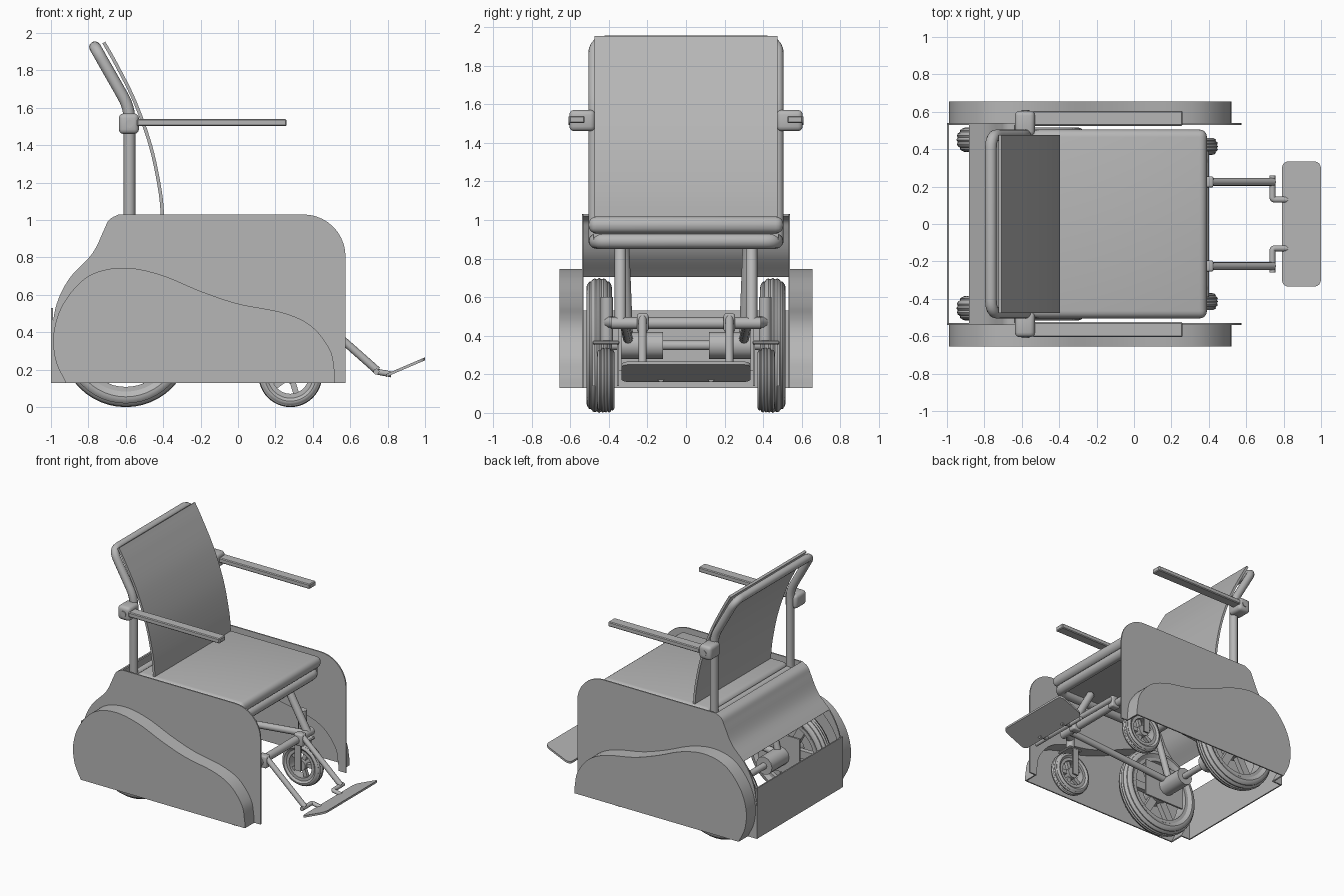
import bpy, bmesh
from math import pi, sin, cos, radians
from mathutils import Vector as V

cube = bpy.data.objects.get("Cube")
if cube:
    bpy.data.objects.remove(cube, do_unlink=True)

grey = bpy.data.materials.new("plain grey")
grey.use_nodes = True
grey.diffuse_color = (0.47, 0.47, 0.47, 1)
grey.node_tree.nodes["Principled BSDF"].inputs["Base Color"].default_value = grey.diffuse_color
SIDES = (("near", -1), ("far", 1))


def finish(name, bm):
    bmesh.ops.recalc_face_normals(bm, faces=bm.faces)
    me = bpy.data.meshes.new(name)
    bm.to_mesh(me)
    bm.free()
    me.materials.append(grey)
    me.polygons.foreach_set("use_smooth", [True] * len(me.polygons))
    me.set_sharp_from_angle(angle=radians(35))
    ob = bpy.data.objects.new(name, me)
    bpy.context.collection.objects.link(ob)
    return ob


def prism(name, pts, vec):
    bm = bmesh.new()
    face = bm.faces.new([bm.verts.new(p) for p in pts])
    new = bmesh.ops.extrude_face_region(bm, geom=[face])["geom"]
    bmesh.ops.translate(bm, vec=vec, verts=[g for g in new if isinstance(g, bmesh.types.BMVert)])
    return finish(name, bm)


def side_prism(name, outline, y0, y1):
    return prism(name, [(x, y0, z) for x, z in outline], (0, y1 - y0, 0))


def box(name, x, y, z, bevel=0.0, segments=3):
    bm = bmesh.new()
    bmesh.ops.create_cube(bm, size=1)
    for v in bm.verts:
        v.co = [(a + b) / 2 + c * abs(b - a) for (a, b), c in zip((x, y, z), v.co)]
    if bevel:
        bmesh.ops.bevel(bm, geom=bm.edges[:], offset=bevel, segments=segments,
                        affect='EDGES', profile=0.5)
    return finish(name, bm)


def tube(name, pts, r, cyclic=False):
    cu = bpy.data.curves.new(name, 'CURVE')
    cu.dimensions = '3D'
    cu.bevel_depth, cu.bevel_resolution, cu.use_fill_caps = r, 4, True
    sp = cu.splines.new('POLY')
    sp.points.add(len(pts) - 1)
    for p, co in zip(sp.points, pts):
        p.co = (*co, 1)
    sp.use_cyclic_u = cyclic
    tmp = bpy.data.objects.new(name + "_path", cu)
    me = tmp.to_mesh()
    bm = bmesh.new()
    bm.from_mesh(me)
    tmp.to_mesh_clear()
    bpy.data.objects.remove(tmp)
    bpy.data.curves.remove(cu)
    return finish(name, bm)


def lathe(name, profile, centre, steps=48):
    # closed (radius, y) section turned about the y axis
    bm = bmesh.new()
    rings = [[bm.verts.new((centre[0] + r * cos(2 * pi * k / steps), centre[1] + y,
                            centre[2] + r * sin(2 * pi * k / steps))) for r, y in profile]
             for k in range(steps)]
    n = len(profile)
    for k in range(steps):
        a, b = rings[k], rings[(k + 1) % steps]
        for i in range(n):
            bm.faces.new((a[i], a[(i + 1) % n], b[(i + 1) % n], b[i]))
    return finish(name, bm)


def fillet(pts, r, closed=True, n=6):
    pts, out = [V(p) for p in pts], []
    for i, p in enumerate(pts):
        if not closed and i in (0, len(pts) - 1):
            out.append(p)
            continue
        a, b = pts[i - 1], pts[(i + 1) % len(pts)]
        a, b = p + (a - p).normalized() * r, p + (b - p).normalized() * r
        for k in range(n + 1):
            t = k / n
            out.append(a * (1 - t) ** 2 + p * 2 * t * (1 - t) + b * t * t)
    return out


def smooth(pts, n=6):
    # spline through the points
    p = [V(q) for q in pts]
    p = [2 * p[0] - p[1]] + p + [2 * p[-1] - p[-2]]
    out = []
    for a, b, c, d in zip(p, p[1:], p[2:], p[3:]):
        for k in range(n):
            t = k / n
            out.append(0.5 * (2 * b + (c - a) * t + (2 * a - 5 * b + 4 * c - d) * t * t
                              + (3 * b - a - 3 * c + d) * t ** 3))
    return out + [p[-2]]


def strip(path, t):
    # thin band outline along an open path
    off = []
    for i, p in enumerate(path):
        d = (path[min(i + 1, len(path) - 1)] - path[max(i - 1, 0)]).normalized()
        off.append(p + V((d.y, -d.x)) * t)
    return list(path) + off[::-1]


# Body side profiles in x, z
rear_edge = smooth([(-1, 0.38), (-0.97, 0.55), (-0.9, 0.69), (-0.78, 0.82), (-0.72, 0.94),
                    (-0.69, 1.0), (-0.64, 1.03)])
nose = [(0.575 - 0.225 * (1 - sin(a)), 1.03 - 0.225 * (1 - cos(a)))
        for a in [pi / 2 * k / 10 for k in range(11)]]
arch = smooth([(-0.92, 0.13), (-0.975, 0.25), (-0.985, 0.4), (-0.93, 0.56), (-0.8, 0.7),
               (-0.62, 0.745), (-0.42, 0.71), (-0.2, 0.62), (0, 0.553), (0.24, 0.505),
               (0.39, 0.435), (0.49, 0.31), (0.515, 0.2), (0.52, 0.13)])
panel = [V((-1, 0.13))] + rear_edge + [V(p) for p in nose] + [V((0.575, 0.13))] + arch[::-1]

for side, s in SIDES:
    side_prism(side + "_side_panel", panel, s * 0.53, s * 0.54)
    side_prism(side + "_fender_face", arch, s * 0.645, s * 0.655)
    side_prism(side + "_fender_rim", strip(arch, 0.01), s * 0.53, s * 0.65)

# Rear body
cover = [p for p in rear_edge if p.y > 0.7]
side_prism("rear_cover", strip(cover, 0.01), -0.53, 0.53)
box("rear_plate", (-1, -0.99), (-0.535, 0.535), (0.13, 0.53))

# Seat
box("seat_cushion", (-0.55, 0.39), (-0.505, 0.505), (0.93, 1.018), 0.04, 4)
box("seat_base", (-0.52, 0.36), (-0.48, 0.48), (0.89, 0.93))
tube("seat_frame", fillet([(-0.58, -0.465, 0.89), (0.35, -0.465, 0.89),
                           (0.35, 0.465, 0.89), (-0.58, 0.465, 0.89)], 0.06), 0.04, True)
tube("rear_cross_bar", [(-0.58, -0.47, 0.98), (-0.58, 0.47, 0.98)], 0.03)

# Backrest
half = [(-0.58, 0.475, 0.88), (-0.58, 0.475, 1.6), (-0.765, 0.475, 1.925)]
frame = half + [(x, -y, z) for x, y, z in half[::-1]]
tube("backrest_frame", fillet(frame, 0.07, False), 0.031)
sheet = smooth([(-0.41, 0.98), (-0.425, 1.15), (-0.475, 1.39), (-0.56, 1.63), (-0.66, 1.83),
                (-0.725, 1.945)])
side_prism("backrest_sheet", strip(sheet, 0.018), -0.475, 0.475)

# Armrests
for side, s in SIDES:
    box(side + "_arm_bracket", (-0.637, -0.53), (s * 0.47, s * 0.605), (1.46, 1.57), 0.025)
    box(side + "_armrest", (-0.54, 0.26), (s * 0.525, s * 0.605), (1.502, 1.54), 0.006, 1)
    tube(side + "_arm_pivot", [(-0.58, s * 0.5, 1.515), (-0.58, s * 0.61, 1.515)], 0.022)


def wheel(name, x, y, R, w, depth, spokes):
    c = (x, y, R)
    tread = []
    for i in range(19):
        t = pi * (i / 18 - 0.5)
        groove = 0.007 if i in (5, 8, 10, 13) else 0
        tread.append((R - depth * (1 - cos(t)) - groove, w * sin(t)))
    inner = R - depth * 1.6
    lathe(name + "_tyre", tread + [(inner, w * 0.7), (inner, -w * 0.7)], c)
    lathe(name + "_rim", [(inner + 0.005, -w * 0.75), (inner + 0.005, w * 0.75),
                          (inner - 0.02, w * 0.75), (inner - 0.02, -w * 0.75)], c)
    hub = R * 0.26
    tube(name + "_hub", [(x, y - w * 0.8, R), (x, y + w * 0.8, R)], hub)
    for k in range(spokes):
        a = 2 * pi * k / spokes
        d, e = V((cos(a), 0, sin(a))), V((-sin(a), 0, cos(a))) * R * 0.09
        o, i = d * (inner - 0.01) + V(c), d * hub * 0.9 + V(c)
        shift = V((0, -w * 0.3, 0))
        prism(name + "_spoke_%d" % (k + 1), [q + shift for q in (i - e, o - e, o + e, i + e)],
              (0, w * 0.6, 0))


# Wheels, drive and lower frame
for side, s in SIDES:
    wheel(side + "_drive_wheel", -0.6, s * 0.45, 0.35, 0.066, 0.055, 6)
    wheel(side + "_caster_wheel", 0.28, s * 0.415, 0.17, 0.045, 0.032, 5)
    box(side + "_caster_crown", (0.22, 0.34), (s * 0.345, s * 0.485), (0.355, 0.375), 0.006, 1)
    tube(side + "_caster_stem", [(0.28, s * 0.41, 0.36), (0.28, s * 0.41, 0.6)], 0.032)
    for k, y in enumerate((0.352, 0.478)):
        box(side + "_caster_fork_%d" % (k + 1), (0.255, 0.305), (s * (y - 0.006), s * (y + 0.006)),
            (0.14, 0.36))
    tube(side + "_seat_strut", [(0.14, s * 0.34, 0.88), (0.37, s * 0.34, 0.47)], 0.03)
    tube(side + "_caster_arm", [(0.37, s * 0.34, 0.47), (0.28, s * 0.41, 0.47)], 0.03)
    tube(side + "_lower_rail", [(0.37, s * 0.32, 0.47), (-0.6, s * 0.3, 0.38)], 0.026)
    tube(side + "_rear_strut", [(-0.45, s * 0.32, 0.88), (-0.6, s * 0.3, 0.38)], 0.026)
    tube(side + "_motor", [(-0.6, s * 0.12, 0.35), (-0.6, s * 0.34, 0.35)], 0.07)
    box(side + "_motor_plate", (-0.76, -0.4), (s * 0.335, s * 0.35), (0.22, 0.52))
    # Footrest hangers
    tube(side + "_foot_hanger", [(0.4, s * 0.225, 0.5), (0.745, s * 0.225, 0.195)], 0.021)
    box(side + "_hanger_clamp", (0.35, 0.425), (s * 0.195, s * 0.255), (0.42, 0.515), 0.012)
    tube(side + "_foot_arm", fillet([(0.74, s * 0.26, 0.19), (0.74, s * 0.13, 0.19),
                                    (0.82, s * 0.13, 0.175)], 0.015, False), 0.016)
tube("axle", [(-0.6, -0.5, 0.35), (-0.6, 0.5, 0.35)], 0.025)
tube("front_cross_bar", [(0.37, -0.39, 0.465), (0.37, 0.39, 0.465)], 0.031)

# Footrest plate, tilted up towards its tip
corners = [(0.79, -0.335), (1.0, -0.335), (1.0, 0.335), (0.79, 0.335)]
prism("footrest", fillet([(x, y, 0.16 + 0.43 * (x - 0.79)) for x, y in corners], 0.045),
      (0, 0, 0.016))
